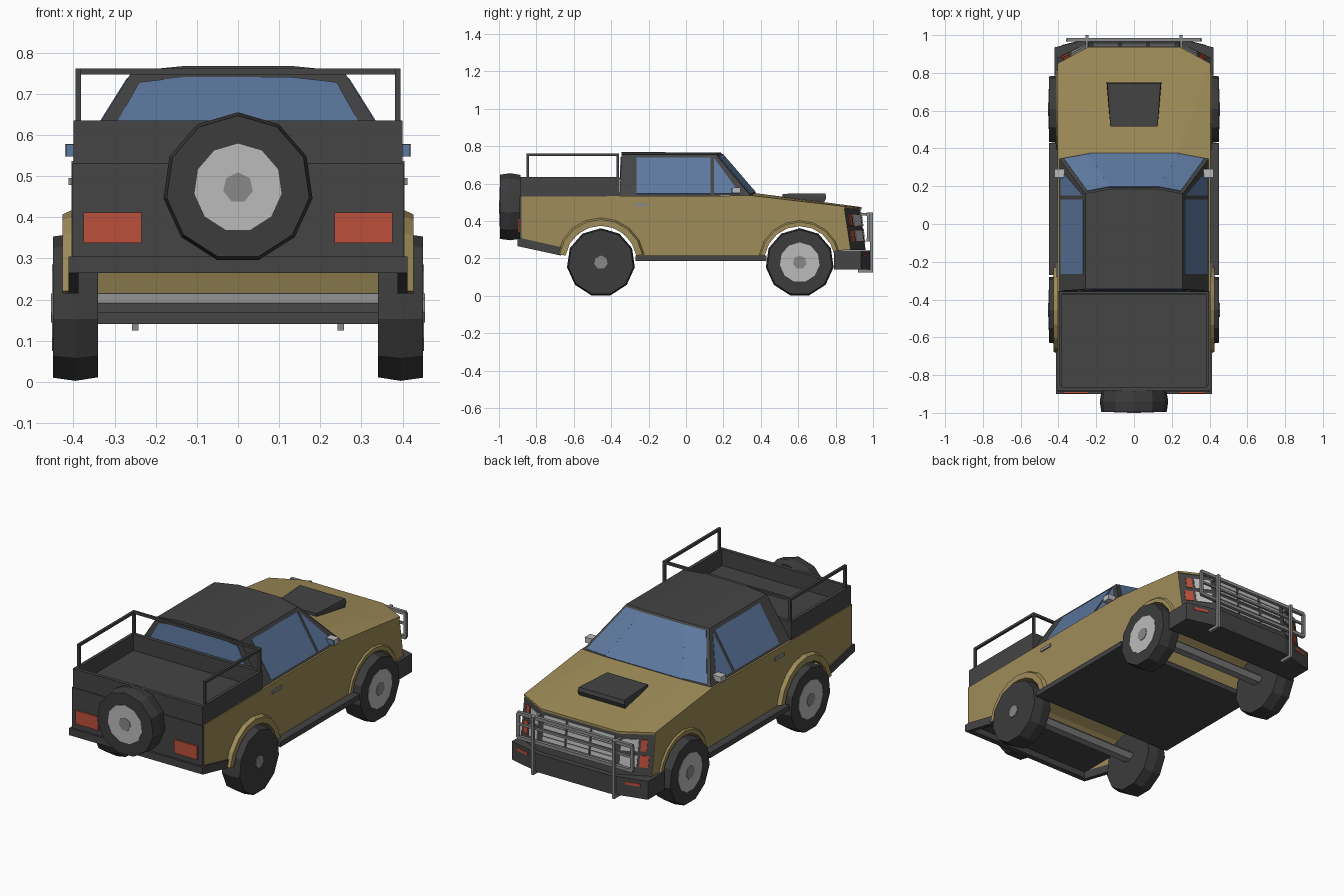
import bpy, bmesh, math
from mathutils import Vector as V

if "Cube" in bpy.data.objects:
    bpy.data.objects.remove(bpy.data.objects["Cube"])


def mat(name, r, g, b):
    m = bpy.data.materials.new(name)
    m.diffuse_color = (r, g, b, 1)
    m.use_nodes = True
    m.node_tree.nodes["Principled BSDF"].inputs["Base Color"].default_value = m.diffuse_color
    return m


TAN = mat("tan_paint", 0.35, 0.265, 0.1)
DARK = mat("dark_trim", 0.058, 0.058, 0.058)
TIRE = mat("tire_rubber", 0.045, 0.045, 0.045)
GLASS = mat("blue_glass", 0.11, 0.19, 0.35)
LIGHT = mat("light_metal", 0.5, 0.5, 0.5)
GREY = mat("grey_metal", 0.25, 0.25, 0.25)
RED = mat("red_lens", 0.5, 0.08, 0.045)


def finish(name, bm, m):
    bmesh.ops.recalc_face_normals(bm, faces=bm.faces)
    me = bpy.data.meshes.new(name)
    bm.to_mesh(me)
    bm.free()
    me.materials.append(m)
    ob = bpy.data.objects.new(name, me)
    bpy.context.collection.objects.link(ob)
    return ob


def loft(name, a, b, m):
    """Closed solid between two matching outlines."""
    bm = bmesh.new()
    va, vb = [bm.verts.new(p) for p in a], [bm.verts.new(p) for p in b]
    n = len(a)
    bm.faces.new(va)
    bm.faces.new(vb[::-1])
    for i in range(n):
        j = (i + 1) % n
        bm.faces.new((va[i], vb[i], vb[j], va[j]))
    return finish(name, bm, m)


def prism(name, prof, x0, x1, m):
    """Side profile (y, z) extruded along x."""
    return loft(name, [(x0, y, z) for y, z in prof], [(x1, y, z) for y, z in prof], m)


def box(name, x0, x1, y0, y1, z0, z1, m):
    return prism(name, [(y0, z0), (y1, z0), (y1, z1), (y0, z1)], x0, x1, m)


def hull(name, half, m):
    """Convex solid from points mirrored over x = 0."""
    bm = bmesh.new()
    for x, y, z in half:
        bm.verts.new((x, y, z))
        bm.verts.new((-x, y, z))
    bmesh.ops.convex_hull(bm, input=bm.verts[:])
    bmesh.ops.dissolve_limit(bm, angle_limit=0.03, verts=bm.verts[:], edges=bm.edges[:])
    return finish(name, bm, m)


def plate(name, pts, m, both=False, t=0.0045):
    """Thin plate laid on a surface, optionally on both sides."""
    for s in ((1, -1) if both else (1,)):
        p = [V((s * x, y, z)) for x, y, z in pts]
        n = (p[1] - p[0]).cross(p[2] - p[0]).normalized() * t
        loft(name, [q + n for q in p], [q - n for q in p], m)


def panel(name, quad, u0, u1, v0, v1, m, both=False, t=0.0045):
    """Rectangle in the u, v space of a quad."""
    a, b, c, d = map(V, quad)
    f = lambda u, v: a.lerp(b, u).lerp(d.lerp(c, u), v)
    plate(name, [f(u0, v0), f(u1, v0), f(u1, v1), f(u0, v1)], m, both, t)


def bar(name, p, q, r, m=GREY, n=4):
    p, q = V(p), V(q)
    d = (q - p).normalized()
    up = V((0, 0, 1)) if abs(d.z) < 0.9 else V((0, 1, 0))
    s = d.cross(up).normalized()
    up = s.cross(d)
    k = r / math.cos(math.pi / n)
    ring = [k * (math.cos(a) * s + math.sin(a) * up)
            for a in [(i + 0.5) * 2 * math.pi / n for i in range(n)]]
    loft(name, [p + o for o in ring], [q + o for o in ring], m)


def lathe(name, c, axis, prof, n, m):
    """Rings (radius, distance along axis), capped, first corner upward."""
    c, axis, up = V(c), V(axis), V((0, 0, 1))
    side = axis.cross(up)
    bm = bmesh.new()
    rings = [[bm.verts.new(c + axis * t + r * (math.cos(i * math.tau / n) * up + math.sin(i * math.tau / n) * side))
              for i in range(n)] for r, t in prof]
    for a, b in zip(rings, rings[1:]):
        for i in range(n):
            bm.faces.new((a[i], a[(i + 1) % n], b[(i + 1) % n], b[i]))
    bm.faces.new(rings[0])
    bm.faces.new(rings[-1])
    finish(name, bm, m)


def wheel(name, c, axis, disc=True):
    lathe(name + "_tire", c, axis, [(0.174, 0), (0.183, 0.055), (0.175, 0.11)], 11, TIRE)
    if disc:
        lathe(name + "_rim", c, axis, [(0.107, 0.1), (0.107, 0.112)], 11, LIGHT)
    lathe(name + "_hub", c, axis, [(0.037, 0.1), (0.037, 0.115)], 7, GREY)


def arc(yc, r, n=8, lo=0.17, start=None):
    lo2 = start or lo
    return [(yc - r * math.cos(a), 0.182 + r * math.sin(a))
            for a in [lo2 + (math.pi - lo - lo2) * i / n for i in range(n + 1)]]


# Main body: core with an open rear overhang, plus full side skins
RY, FY = -0.455, 0.608
nose_end = [(0.84, 0.245), (0.88, 0.245), (0.845, 0.475), (0.345, 0.535)]
prism("body", [(-0.88, 0.53), (-0.88, 0.306)] + arc(RY, 0.192, start=0.7)
      + arc(FY, 0.19) + nose_end, -0.39, 0.39, TAN)
for s in (1, -1):
    prism("body_side", [(-0.88, 0.53), (-0.88, 0.3), (-0.66, 0.25), (-0.66, 0.22)] + arc(RY, 0.192)
          + arc(FY, 0.19) + nose_end, s * 0.39, s * 0.405, TAN)
    # Wheel arch flares
    for y, r, w in ((RY, 0.192, 0.426), (FY, 0.19, 0.414)):
        outer = 0.237 if y < 0 else 0.224
        loft("wheel_flare", [(s * 0.4, *p) for p in arc(y, r) + arc(y, outer)[::-1]],
             [(s * w, *p) for p in arc(y, r) + arc(y, outer - 0.012)[::-1]], TAN)

# Nose block and crowned hood
hull("nose", [(0.404, 0.82, 0.245), (0.404, 0.82, 0.465), (0.404, 0.88, 0.245), (0.24, 0.96, 0.245),
              (0.404, 0.845, 0.468), (0.24, 0.932, 0.462)], DARK)
hull("hood", [(0.405, 0.345, 0.536), (0.24, 0.375, 0.548), (0.405, 0.85, 0.477), (0.24, 0.938, 0.474),
              (0.405, 0.345, 0.526), (0.24, 0.375, 0.526), (0.405, 0.85, 0.466), (0.24, 0.938, 0.462)], TAN)
hull("hood_scoop", [(0.125, 0.515, 0.545), (0.14, 0.745, 0.547), (0.125, 0.515, 0.51),
                    (0.145, 0.75, 0.525), (0.14, 0.735, 0.49)], DARK)

# Grille and lamps
front = [(-0.24, 0.96, 0.245), (0.24, 0.96, 0.245), (0.24, 0.933, 0.465), (-0.24, 0.933, 0.465)]
corner = [(0.24, 0.96, 0.245), (0.404, 0.88, 0.245), (0.404, 0.845, 0.468), (0.24, 0.933, 0.465)]
for i in range(3):
    for j in range(6):
        v = 0.18 + j * 0.115 + (0.06 if j > 2 else 0)
        panel("grille_slat", front, 0.05 + i * 0.31, 0.33 + i * 0.31, v, v + 0.095, LIGHT)
for v, red in ((0.2, 0.88), (0.58, 0.8)):
    panel("headlight", corner, 0.08, 0.56, v, v + 0.28, LIGHT, True)
    panel("turn_signal", corner, 0.63, red, v, v + 0.28, RED, True)

# Front bumper with marker lamps
hull("front_bumper", [(x, y, z) for z in (0.14, 0.242)
                      for x, y in ((0.42, 0.79), (0.42, 0.935), (0.22, 0.985))], DARK)
panel("bumper_lamp", [(0.22, 0.985, 0.14), (0.42, 0.935, 0.14), (0.42, 0.935, 0.242), (0.22, 0.985, 0.242)],
      0.4, 0.8, 0.65, 0.8, RED, True, 0.003)

# Bull bar
for z, r in ((0.435, 0.009), (0.375, 0.006), (0.3, 0.009)):
    bar("bull_bar_tube", (-0.355, 0.975, z), (0.355, 0.975, z), r)
for s in (1, -1):
    bar("bull_bar_end", (s * 0.352, 0.975, 0.3), (s * 0.352, 0.975, 0.435), 0.008)
    bar("bull_bar_post", (s * 0.25, 0.992, 0.125), (s * 0.25, 0.992, 0.445), 0.008)
    bar("bull_bar_foot", (s * 0.25, 0.92, 0.133), (s * 0.25, 0.999, 0.133), 0.008)
    bar("bull_bar_brace", (s * 0.25, 0.92, 0.435), (s * 0.25, 0.995, 0.435), 0.007)

# Cab and its windows
hull("cab", [(0.395, -0.355, 0.533), (0.395, 0.345, 0.535), (0.24, 0.375, 0.545), (0.257, -0.345, 0.755),
             (0.257, 0.16, 0.755), (0.125, -0.345, 0.768), (0.125, 0.185, 0.766)], DARK)
panel("windshield", [(-0.24, 0.375, 0.545), (0.24, 0.375, 0.545), (0.125, 0.185, 0.766), (-0.125, 0.185, 0.766)],
      -0.003, 1.003, 0.02, 0.95, GLASS)
panel("windshield_side", [(0.24, 0.375, 0.545), (0.395, 0.345, 0.535), (0.257, 0.16, 0.755), (0.125, 0.185, 0.766)],
      -0.01, 0.87, 0.03, 0.95, GLASS, True)
side = lambda pts: [(0.395 - (z - 0.535) * 0.627, y, z) for y, z in pts]
plate("door_window", side([(-0.265, 0.545), (0.13, 0.545), (0.13, 0.738), (-0.265, 0.738)]), GLASS, True, 0.002)
plate("quarter_window", side([(0.15, 0.545), (0.29, 0.545), (0.15, 0.735)]), GLASS, True, 0.002)
plate("rear_window", [(-0.3, -0.35, 0.62), (0.3, -0.35, 0.62), (0.24, -0.346, 0.728), (0.125, -0.345, 0.741),
                      (-0.125, -0.345, 0.741), (-0.24, -0.346, 0.728)], GLASS)

# Cargo bed
box("bed_floor", -0.4, 0.4, -0.885, -0.355, 0.525, 0.545, DARK)
for s in (1, -1):
    box("bed_side", s * 0.382, s * 0.4, -0.885, -0.355, 0.528, 0.635, DARK)
for y0, y1 in ((-0.885, -0.865), (-0.375, -0.355)):
    box("bed_end", -0.39, 0.39, y0, y1, 0.528, 0.635, DARK)

# Cargo rails
for s in (1, -1):
    for y in (-0.847, -0.364):
        bar("rail_post", (s * 0.388, y, 0.63), (s * 0.388, y, 0.758), 0.007, DARK)
    bar("side_rail", (s * 0.388, -0.854, 0.754), (s * 0.388, -0.357, 0.754), 0.007, DARK)
bar("cross_rail", (-0.395, -0.364, 0.754), (0.395, -0.364, 0.754), 0.007, DARK)

# Tailgate, rear bumper with side strips, sill
box("tailgate", -0.403, 0.403, -0.889, -0.87, 0.3, 0.53, DARK)
box("rear_bumper", -0.412, 0.412, -0.9, -0.87, 0.265, 0.305, DARK)
for s in (1, -1):
    prism("rear_bumper_side", [(-0.9, 0.305), (-0.9, 0.265), (-0.67, 0.215), (-0.645, 0.255), (-0.87, 0.305)],
          s * 0.388, s * 0.412, DARK)
box("rear_underside", -0.39, 0.39, -0.875, -0.61, 0.3, 0.308, DARK)
box("floor_and_sills", -0.45, 0.45, -0.27, 0.43, 0.187, 0.216, DARK)

# Lamps, handles and mirrors, both sides
for s in (1, -1):
    box("tail_light", s * 0.235, s * 0.375, -0.898, -0.889, 0.337, 0.412, RED)
    box("door_handle", s * 0.4, s * 0.412, -0.28, -0.2, 0.478, 0.495, GREY)
    box("mirror", s * 0.365, s * 0.42, 0.25, 0.292, 0.548, 0.578, LIGHT)
    box("mirror_glass", s * 0.367, s * 0.418, 0.244, 0.25, 0.548, 0.577, GLASS)

# Wheels, axles and spare
for y, n in ((RY, "rear"), (FY, "front")):
    for s in (1, -1):
        wheel(n + "_wheel", (s * 0.34, y, 0.178), (s, 0, 0), not (n == "rear" and s == 1))
    prism(n + "_axle", [(y - 0.045, 0.192), (y - 0.022, 0.168), (y + 0.022, 0.168), (y + 0.045, 0.192),
                        (y + 0.022, 0.215), (y - 0.022, 0.215)], -0.35, 0.35, GREY)
wheel("spare_wheel", (0, -0.885, 0.472), (0, -1, 0))
